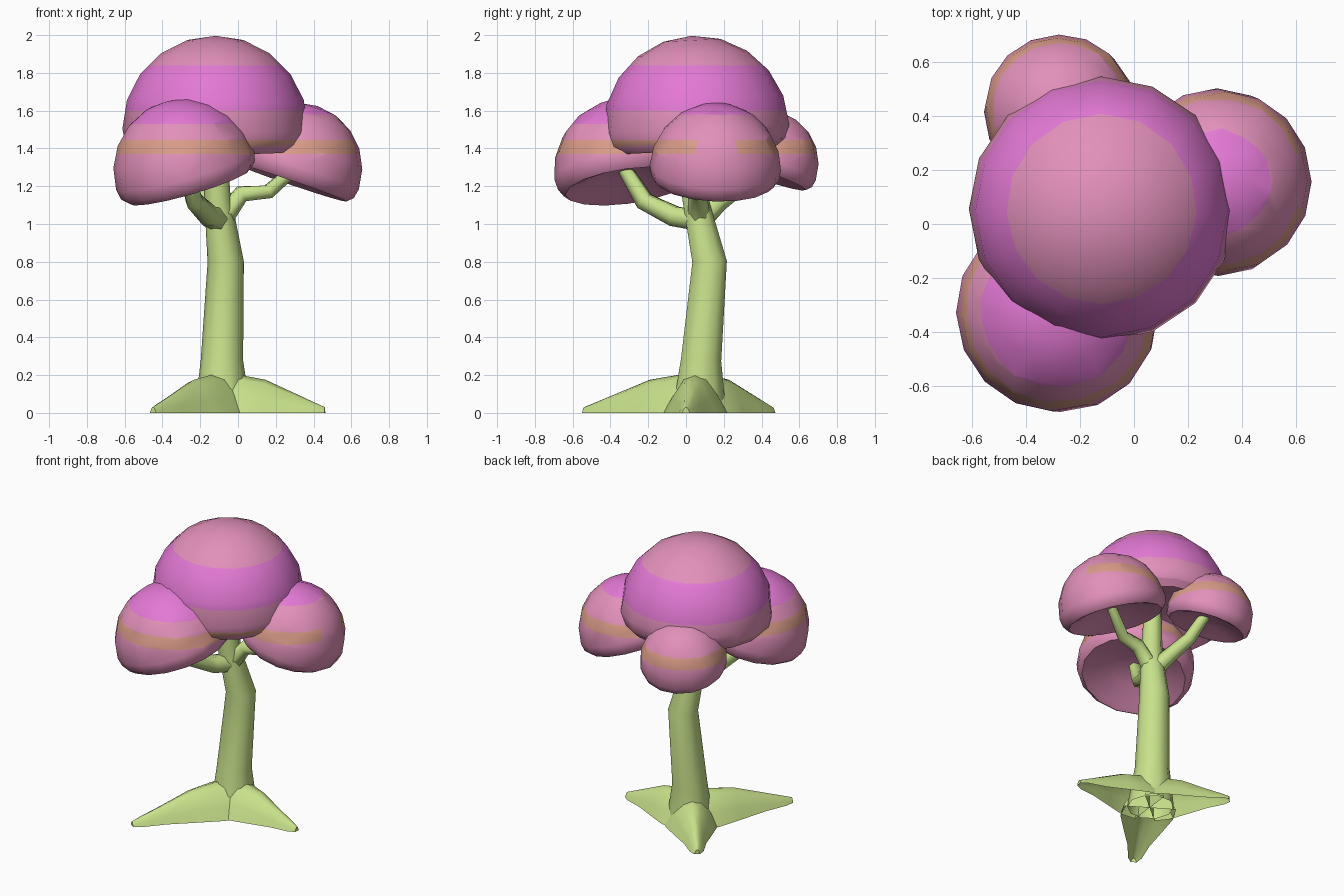
import bpy, bmesh, math
from mathutils import Vector, Matrix

if "Cube" in bpy.data.objects:
    bpy.data.objects.remove(bpy.data.objects["Cube"])


def material(name, rgb):
    m = bpy.data.materials.new(name)
    m.diffuse_color = (*rgb, 1)
    m.use_nodes = True
    m.node_tree.nodes["Principled BSDF"].inputs["Base Color"].default_value = m.diffuse_color
    return m


GREEN = material("bark_green", (0.58, 0.76, 0.26))
PINK = material("leaf_pink", (0.76, 0.28, 0.49))
MAGENTA = material("leaf_magenta", (0.77, 0.19, 0.66))
TAN = material("leaf_tan", (0.70, 0.33, 0.25))


def finish(bm, name, mats, angle):
    me = bpy.data.meshes.new(name)
    bm.to_mesh(me)
    bm.free()
    for m in mats:
        me.materials.append(m)
    ob = bpy.data.objects.new(name, me)
    bpy.context.collection.objects.link(ob)
    bpy.ops.object.select_all(action='DESELECT')
    ob.select_set(True)
    bpy.context.view_layer.objects.active = ob
    bpy.ops.object.shade_smooth_by_angle(angle=math.radians(angle))
    return ob


def skin(bm, rings):
    """Join closed rings of equal size and cap both ends."""
    n = len(rings[0])
    for a, b in zip(rings, rings[1:]):
        for i in range(n):
            j = (i + 1) % n
            bm.faces.new((a[i], a[j], b[j], b[i]))
    bm.faces.new(rings[0])
    bm.faces.new(rings[-1])
    bmesh.ops.recalc_face_normals(bm, faces=bm.faces)


def open_below(bm):
    """Remove faces lying on the ground, leaving the foot hollow."""
    flat = [f for f in bm.faces if all(v.co.z < 1e-4 for v in f.verts)]
    bmesh.ops.delete(bm, geom=flat, context='FACES')


def tube(name, path, sides):
    """Round tube through (x, y, z, radius) points."""
    pts = [Vector(p[:3]) for p in path]
    d = pts[-1] - pts[0]
    upright = Vector((d.x, d.y)).length < 0.2
    ref = Vector((1, 0, 0)) if upright else Vector((-d.y, d.x, 0)).normalized()
    bm = bmesh.new()
    rings = []
    for k, p in enumerate(pts):
        t = (pts[min(k + 1, len(pts) - 1)] - pts[max(k - 1, 0)]).normalized()
        if upright and k == 0:
            t = Vector((0, 0, 1))
        u = (ref - t * t.dot(ref)).normalized()
        v = t.cross(u)
        rings.append([bm.verts.new(p + (u * math.cos(a) + v * math.sin(a)) * path[k][3])
                      for a in (2 * math.pi * i / sides for i in range(sides))])
    skin(bm, rings)
    open_below(bm)
    return finish(bm, name, [GREEN], 65)


def root(name, tip):
    """Arched hollow root tapering from the trunk foot to its tip."""
    base = Vector((-0.08, 0.06, 0))
    d = Vector((*tip, 0)) - base
    side = Vector((-d.y, d.x, 0)).normalized()
    bm = bmesh.new()
    rings = []
    for f, w, h in ((0, 0.17, 0.20), (0.18, 0.17, 0.20), (0.42, 0.125, 0.175),
                    (0.7, 0.07, 0.105), (0.92, 0.045, 0.05), (1, 0.02, 0.03)):
        rings.append([bm.verts.new(base + d * f + side * w * x + Vector((0, 0, h * z)))
                      for x, z in ((-1, 0), (-0.72, 0.42), (-0.36, 0.88), (0, 1),
                                   (0.36, 0.88), (0.72, 0.42), (1, 0))])
    skin(bm, rings)
    open_below(bm)
    return finish(bm, name, [GREEN], 50)


# Foliage profile: dome, tucked rim and hollow underside (unit radius)
DOME = [(math.sin(a), math.cos(a)) for a in (math.radians(18 * i) for i in range(1, 6))]
PROFILE = DOME + [(0.97, -0.15), (0.88, -0.235), (0.76, -0.2), (0.4, -0.05)]


def foliage(name, center, radius, axis, pink_limit, magenta_limit, plain_side=None, sides=16):
    bm = bmesh.new()
    rings = [[bm.verts.new((r * math.cos(a), r * math.sin(a), z))
              for a in (2 * math.pi * i / sides for i in range(sides))] for r, z in PROFILE]
    for a, b in zip(rings, rings[1:]):
        for i in range(sides):
            j = (i + 1) % sides
            bm.faces.new((a[i], a[j], b[j], b[i]))
    for ring, z in ((rings[0], 1.0), (rings[-1], -0.02)):
        pole = bm.verts.new((0, 0, z))
        for i in range(sides):
            bm.faces.new((ring[i], ring[(i + 1) % sides], pole))
    rot = Vector((0, 0, 1)).rotation_difference(Vector(axis)).to_matrix().to_4x4()
    bm.transform(Matrix.Translation(center) @ rot @ Matrix.Scale(radius, 4))
    bmesh.ops.recalc_face_normals(bm, faces=bm.faces)
    # cut level colour bands
    for z in (1.37, 1.445, pink_limit, magenta_limit):
        bmesh.ops.bisect_plane(bm, geom=bm.verts[:] + bm.edges[:] + bm.faces[:],
                               plane_co=(0, 0, z), plane_no=(0, 0, 1), dist=1e-5)
    bm.normal_update()
    for f in bm.faces:
        z = f.calc_center_median().z
        if plain_side and f.normal.dot(Vector(plain_side)) > 0.88:
            f.material_index = 0
        elif f.normal.z < -0.45:
            f.material_index = 0
        elif pink_limit < z < magenta_limit:
            f.material_index = 1
        elif 1.37 < z < 1.445:
            f.material_index = 2
    return finish(bm, name, [PINK, MAGENTA, TAN], 42)


# Trunk
tube("trunk", [(-0.08, 0.07, 0, 0.15), (-0.085, 0.08, 0.28, 0.112), (-0.065, 0.125, 0.8, 0.096),
               (-0.11, 0.045, 1.15, 0.07), (-0.12, 0.045, 1.5, 0.055)], 10)

# Roots
for name, tip in (("right_root", (0.46, 0.0)), ("front_root", (-0.45, -0.54)), ("back_root", (-0.41, 0.46))):
    root(name, tip)

# Branches
tube("right_branch", [(-0.08, 0.07, 1.03, 0.06), (0.02, 0.06, 1.16, 0.05),
                      (0.16, 0.08, 1.17, 0.042), (0.32, 0.15, 1.31, 0.034)], 6)
tube("front_branch", [(-0.09, 0.08, 1.02, 0.065), (-0.15, -0.06, 1.04, 0.06),
                      (-0.23, -0.22, 1.12, 0.052), (-0.28, -0.33, 1.30, 0.038)], 6)
tube("back_branch", [(-0.09, 0.06, 1.0, 0.06), (-0.16, 0.17, 1.11, 0.05),
                     (-0.22, 0.29, 1.2, 0.043), (-0.27, 0.41, 1.36, 0.034)], 6)

# Foliage
foliage("top_foliage", (-0.12, 0.055, 1.505), 0.492, (0, -0.05, 1), 1.6, 1.84)
foliage("front_foliage", (-0.28, -0.32, 1.285), 0.38, (-0.29, -0.14, 1), 1.53, 1.84)
foliage("right_foliage", (0.31, 0.155, 1.295), 0.348, (0.34, 0.04, 1), 1.58, 1.84, (1, 0, 0))
foliage("back_foliage", (-0.275, 0.42, 1.322), 0.282, (-0.1, 0.34, 1), 1.62, 1.84)
